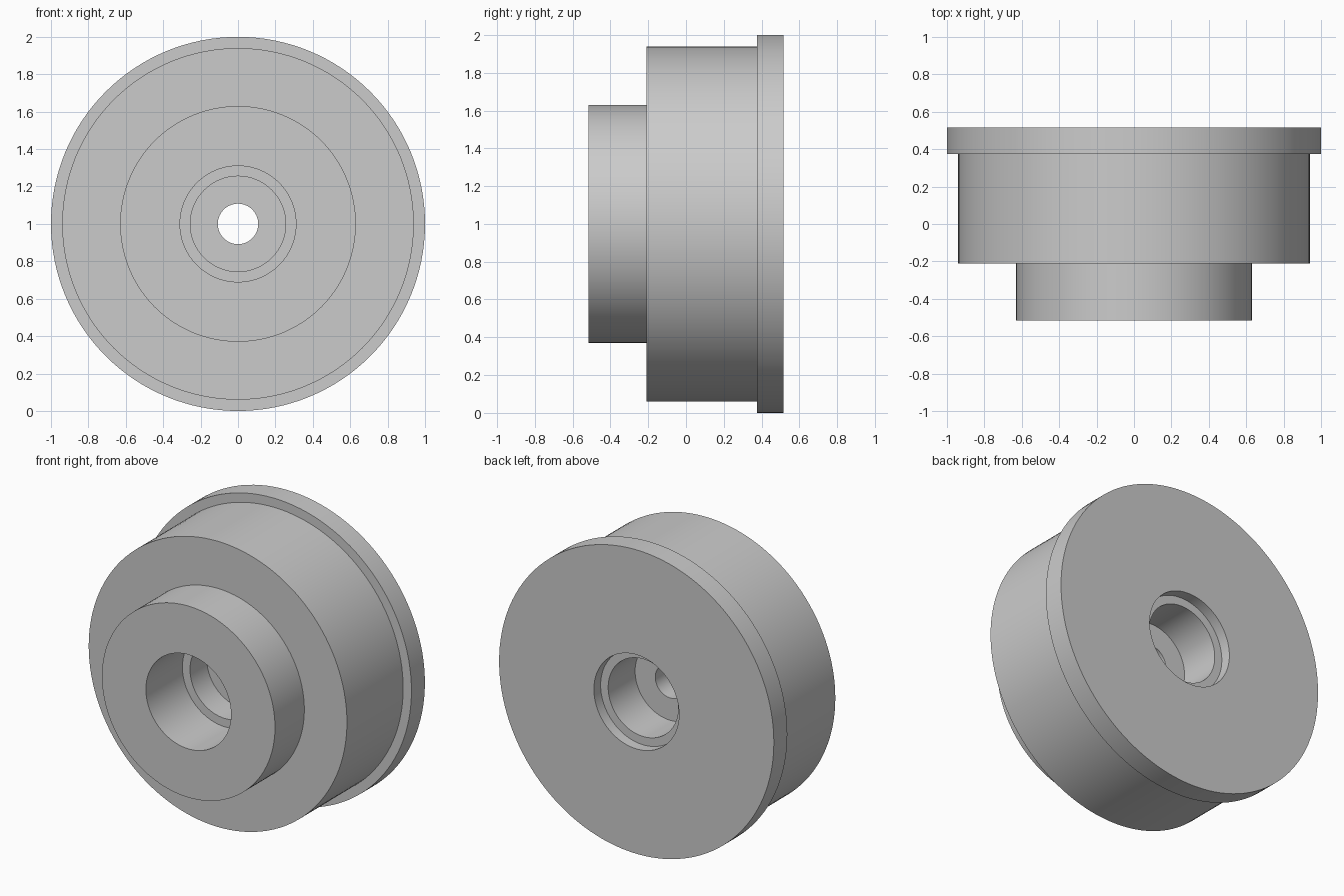
import bpy, bmesh, math
from mathutils import Vector

if "Cube" in bpy.data.objects:
    bpy.data.objects.remove(bpy.data.objects["Cube"])

# Plain grey material
grey = bpy.data.materials.new("plain_grey")
grey.use_nodes = True
colour = (0.6, 0.6, 0.6, 1)
grey.diffuse_color = colour
grey.node_tree.nodes["Principled BSDF"].inputs["Base Color"].default_value = colour

FRONT, BACK = -0.515, 0.515

# Closed half section as (radius, y): outside first, then the stepped bore
section = [
    (0.31, FRONT), (0.63, FRONT),       # front hub face
    (0.63, -0.21), (0.94, -0.21),       # shoulder
    (0.94, 0.375), (1.0, 0.375),        # rear flange
    (1.0, BACK), (0.31, BACK),          # back face
    (0.31, 0.445), (0.255, 0.445),      # shallow back recess
    (0.255, 0.165), (0.108, 0.165),     # inner web, back side
    (0.108, 0.04), (0.255, 0.04),       # inner web, front side
    (0.255, -0.135), (0.31, -0.135),    # front recess
]


def lathe(name, points, steps=128):
    """Spin a closed section round the y axis."""
    bm = bmesh.new()
    verts = [bm.verts.new((r, y, 0)) for r, y in points]
    edges = [bm.edges.new((a, b)) for a, b in zip(verts, verts[1:] + verts[:1])]
    bmesh.ops.spin(bm, geom=verts + edges, cent=(0, 0, 0), axis=(0, 1, 0),
                   angle=math.tau, steps=steps)
    bmesh.ops.remove_doubles(bm, verts=bm.verts[:], dist=1e-4)
    bmesh.ops.recalc_face_normals(bm, faces=bm.faces[:])
    bmesh.ops.translate(bm, verts=bm.verts[:], vec=Vector((0, 0, 1)))
    mesh = bpy.data.meshes.new(name)
    bm.to_mesh(mesh)
    bm.free()
    obj = bpy.data.objects.new(name, mesh)
    bpy.context.collection.objects.link(obj)
    mesh.materials.append(grey)
    return obj


wheel = lathe("flanged_wheel", section)
bpy.ops.object.select_all(action="DESELECT")
wheel.select_set(True)
bpy.context.view_layer.objects.active = wheel
bpy.ops.object.shade_smooth_by_angle(angle=math.radians(30))
